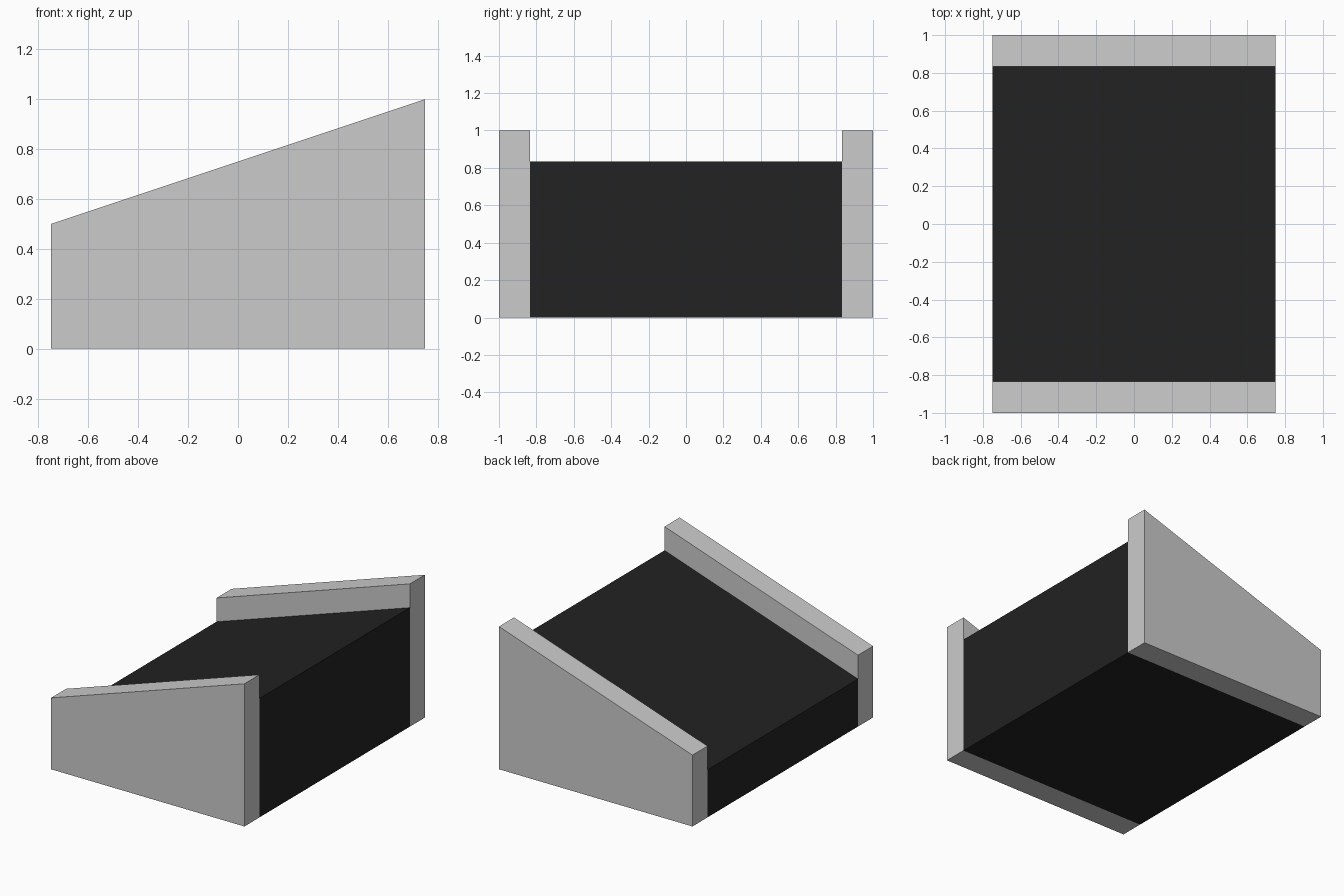
import bpy

if "Cube" in bpy.data.objects:
    bpy.data.objects.remove(bpy.data.objects["Cube"])


def material(name, value):
    m = bpy.data.materials.new(name)
    m.diffuse_color = (value, value, value, 1)
    m.use_nodes = True
    m.node_tree.nodes["Principled BSDF"].inputs["Base Color"].default_value = m.diffuse_color
    return m


def sloped_block(name, y0, y1, low, high, mat):
    """Extrude a trapezoid profile (x, z) from y0 to y1."""
    profile = [(-0.75, 0), (0.75, 0), (0.75, high), (-0.75, low)]
    verts = [(x, y, z) for y in (y0, y1) for x, z in profile]
    faces = [(0, 1, 2, 3), (7, 6, 5, 4)]
    faces += [(i, i + 4, (i + 1) % 4 + 4, (i + 1) % 4) for i in range(4)]
    mesh = bpy.data.meshes.new(name)
    mesh.from_pydata(verts, [], faces)
    mesh.materials.append(mat)
    obj = bpy.data.objects.new(name, mesh)
    bpy.context.collection.objects.link(obj)


light_grey = material("light grey", 0.6)
near_black = material("near black", 0.016)

INNER = 5 / 6
# side walls
sloped_block("front_wall", -1, -INNER, 0.5, 1, light_grey)
sloped_block("back_wall", INNER, 1, 0.5, 1, light_grey)
# recessed ramp between the walls
sloped_block("ramp", -INNER, INNER, 1 / 3, INNER, near_black)
